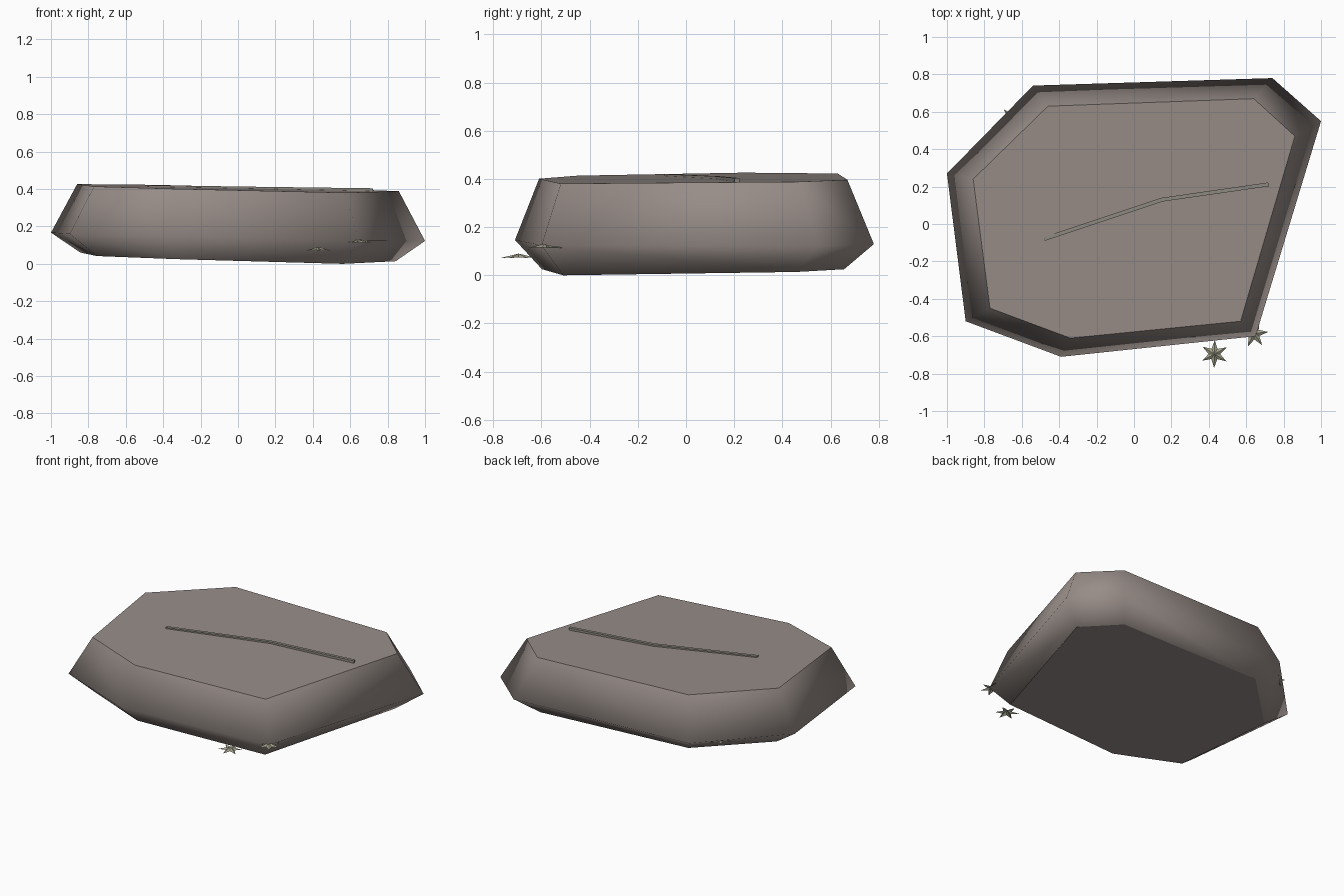
import bpy, bmesh, math
from mathutils import Vector

cube = bpy.data.objects.get("Cube")
if cube:
    bpy.data.objects.remove(cube)


def material(name, rgb):
    m = bpy.data.materials.new(name)
    m.use_nodes = True
    m.diffuse_color = (*rgb, 1)
    m.node_tree.nodes["Principled BSDF"].inputs["Base Color"].default_value = (*rgb, 1)
    return m


stone = material("warm grey stone", (0.31, 0.265, 0.245))
crack_grey = material("crack grey", (0.27, 0.25, 0.22))
petal_green = material("pale sage", (0.38, 0.37, 0.27))


def finish(name, bm, mat):
    bmesh.ops.recalc_face_normals(bm, faces=bm.faces)
    mesh = bpy.data.meshes.new(name)
    bm.to_mesh(mesh)
    bm.free()
    mesh.materials.append(mat)
    ob = bpy.data.objects.new(name, mesh)
    bpy.context.collection.objects.link(ob)
    return ob


def top_z(x, y):
    return 0.402 - 0.024 * x + 0.015 * y


# Slab: three tilted seven-sided rings, smooth flanks and crisp flat caps
girdle = [(-1, .27), (-.54, .74), (.74, .78), (1, .55), (.65, -.6), (-.39, -.71), (-.9, -.52)]
crown = [(-.86, .24), (-.46, .63), (.64, .67), (.86, .47), (.57, -.52), (-.34, -.61), (-.77, -.45)]
bm = bmesh.new()
rings = [
    [bm.verts.new((x * .98, y * .98, max(0, .029 - .03 * x + .023 * y))) for x, y in crown],
    [bm.verts.new((x, y, .142 - .023 * x + .006 * y)) for x, y in girdle],
    [bm.verts.new((x, y, top_z(x, y))) for x, y in crown],
]
for low, high in zip(rings, rings[1:]):
    for i in range(len(low)):
        j = (i + 1) % len(low)
        bm.faces.new((low[i], low[j], high[j], high[i])).smooth = True
for ring in (rings[0], rings[2]):
    cap = bm.faces.new(ring)
    for e in cap.edges:
        e.smooth = False
finish("stone_slab", bm, stone)

# Crack: thin bent bar lying across the top
bm = bmesh.new()
sections = []
for x, y, rise in ((-.48, -.08, .008), (.15, .13, .011), (.72, .212, .016)):
    z = top_z(x, y)
    sections.append([bm.verts.new((x - side * .003, y + side * .01, z + h))
                     for side, h in ((-1, -.005), (1, -.005), (1, rise), (-1, rise))])
for a, b in zip(sections, sections[1:]):
    for i in range(4):
        j = (i + 1) % 4
        bm.faces.new((a[i], a[j], b[j], b[i]))
bm.faces.new(sections[0])
bm.faces.new(sections[-1])
finish("surface_crack", bm, crack_grey)


# Small star-shaped plants around the foot, each with six folded petals
def star_plant(name, centre, radius, turn):
    bm = bmesh.new()
    c = Vector(centre)
    hub = bm.verts.new(c + Vector((0, 0, .012)))
    rim = []
    for k in range(12):
        r, z = (radius, -.006) if k % 2 == 0 else (radius * .42, -.004)
        a = turn + k * math.pi / 6
        rim.append(bm.verts.new(c + Vector((r * math.cos(a), r * math.sin(a), z))))
    for k in range(12):
        bm.faces.new((hub, rim[k], rim[(k + 1) % 12]))
    finish(name, bm, petal_green)


star_plant("front_star_plant", (.43, -.695, .078), .075, 0.5)
star_plant("corner_star_plant", (.64, -.585, .12), .078, 0.1)
star_plant("back_star_plant", (-.645, .56, .15), .075, 0.25)
